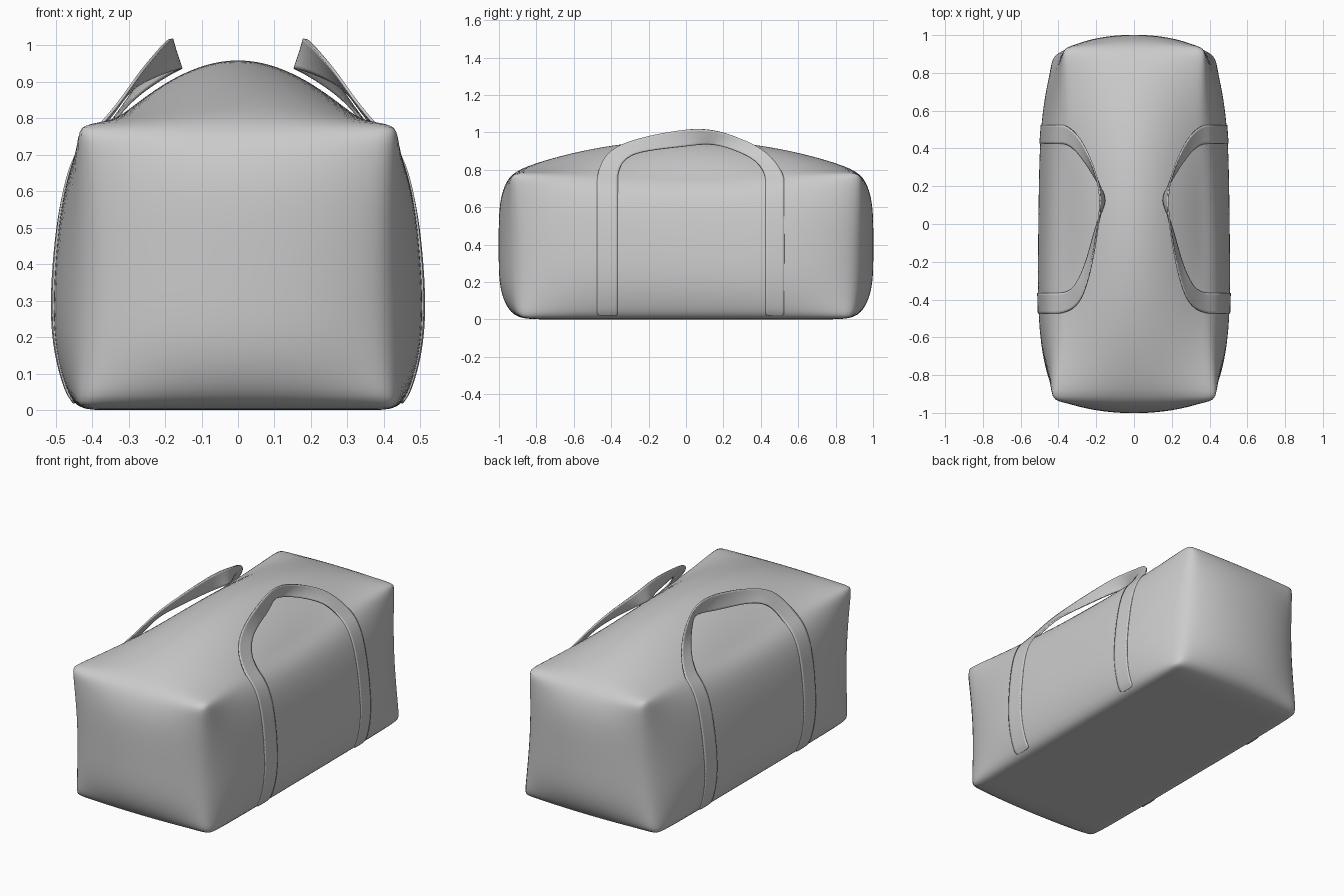
import bpy, bmesh
from mathutils import Vector
from mathutils.bvhtree import BVHTree

if "Cube" in bpy.data.objects:
    bpy.data.objects.remove(bpy.data.objects["Cube"])


def lerp(p, q, t):
    return p + (q - p) * t


def pillow(a, b, c):
    """Map a point of the unit cube to the stuffed bag shape."""
    up, back = (c + 1) / 2, (b + 1) / 2
    # corner positions, tapering at the top of the back end
    xc = lerp(0.445, lerp(0.45, 0.385, back), up)
    yc = lerp(0.905, 0.945, up)
    # each wall bulges between its edges, the bottom stays flat
    x = a * (xc + 0.068 * (1 - b ** 4) * (1 - abs(c) ** 2.5) * (1 - 0.35 * c))
    y = b * (yc + (1.002 - yc) * (1 - a * a) * (1 - c ** 4))
    z = up * (0.79 + 0.171 * (1 - a * a) ** 1.75 * (1 - b * b))
    # upright edges pulled in slightly between the corners
    upright = a ** 4 * b ** 4 * (1 - c * c)
    x *= 1 - 0.05 * upright
    y *= 1 - 0.025 * upright
    # long and short top edges rounded off between the corners
    if c > 0:
        long_edge = a ** 4 * c ** 6 * (1 - b * b)
        x *= 1 - 0.13 * long_edge
        z -= 0.03 * long_edge
        short_edge = b ** 6 * c ** 6 * (1 - a * a)
        y *= 1 - 0.02 * short_edge
    return Vector((x, y, z))


def finish(bm, name):
    mesh = bpy.data.meshes.new(name)
    bm.to_mesh(mesh)
    bm.free()
    for p in mesh.polygons:
        p.use_smooth = True
    obj = bpy.data.objects.new(name, mesh)
    bpy.context.collection.objects.link(obj)
    return obj


# Bag body: gridded cube, shaped, then softened
bm = bmesh.new()
bmesh.ops.create_cube(bm, size=2)
bmesh.ops.subdivide_edges(bm, edges=bm.edges[:], cuts=39, use_grid_fill=True)
for v in bm.verts:
    v.co = pillow(*v.co)
for _ in range(10):
    bmesh.ops.smooth_vert(bm, verts=bm.verts[:], factor=0.5,
                          use_axis_x=True, use_axis_y=True, use_axis_z=True)
tree = BVHTree.FromBMesh(bm)
finish(bm, "bag_body")

# Handle loop: upper and lower edge of the webbing, front to back
UPPER = [(.318, -.45, .85), (.272, -.39, .92), (.23, -.25, .97), (.2, -.08, 1.005),
         (.18, .06, 1.023), (.18, .17, 1.008), (.2, .26, .98), (.245, .38, .93), (.295, .47, .86)]
LOWER = [(.33, -.35, .83), (.295, -.3, .88), (.25, -.2, .905), (.2, 0, .925),
         (.165, .08, .935), (.148, .135, .937), (.18, .2, .925), (.24, .3, .89), (.305, .39, .84)]
HEIGHTS = [0.02, 0.04, 0.07, 0.14, 0.22, 0.3, 0.38, 0.46, 0.54, 0.62, 0.68, 0.73, 0.77]


def on_side(y, z):
    """Point just outside the bag wall."""
    hit = tree.ray_cast(Vector((1, y, z)), Vector((-1, 0, 0)))[0]
    return hit + Vector((0.002, 0, 0))


def strap_rows(y_outer, y_inner):
    return [(on_side(y_outer, z), on_side(y_inner, z)) for z in HEIGHTS]


rows = strap_rows(-0.475, -0.365) + list(zip(UPPER, LOWER)) + strap_rows(0.525, 0.425)[::-1]


# Straps and handles: one ribbon per side
for side, name in ((1, "right_strap_handle"), (-1, "left_strap_handle")):
    bm = bmesh.new()
    verts = []
    for p, q in rows:
        p, q = Vector(p), Vector(q)
        verts.append([bm.verts.new((r.x * side, r.y, r.z)) for r in (p, (p + q) / 2, q)])
    for r0, r1 in zip(verts, verts[1:]):
        for i in range(2):
            bm.faces.new((r0[i], r0[i + 1], r1[i + 1], r1[i]))
    bmesh.ops.recalc_face_normals(bm, faces=bm.faces[:])
    strap = finish(bm, name)
    sub = strap.modifiers.new("smooth", 'SUBSURF')
    sub.levels = sub.render_levels = 2
    thick = strap.modifiers.new("thickness", 'SOLIDIFY')
    thick.thickness = 0.008
    thick.offset = 0
